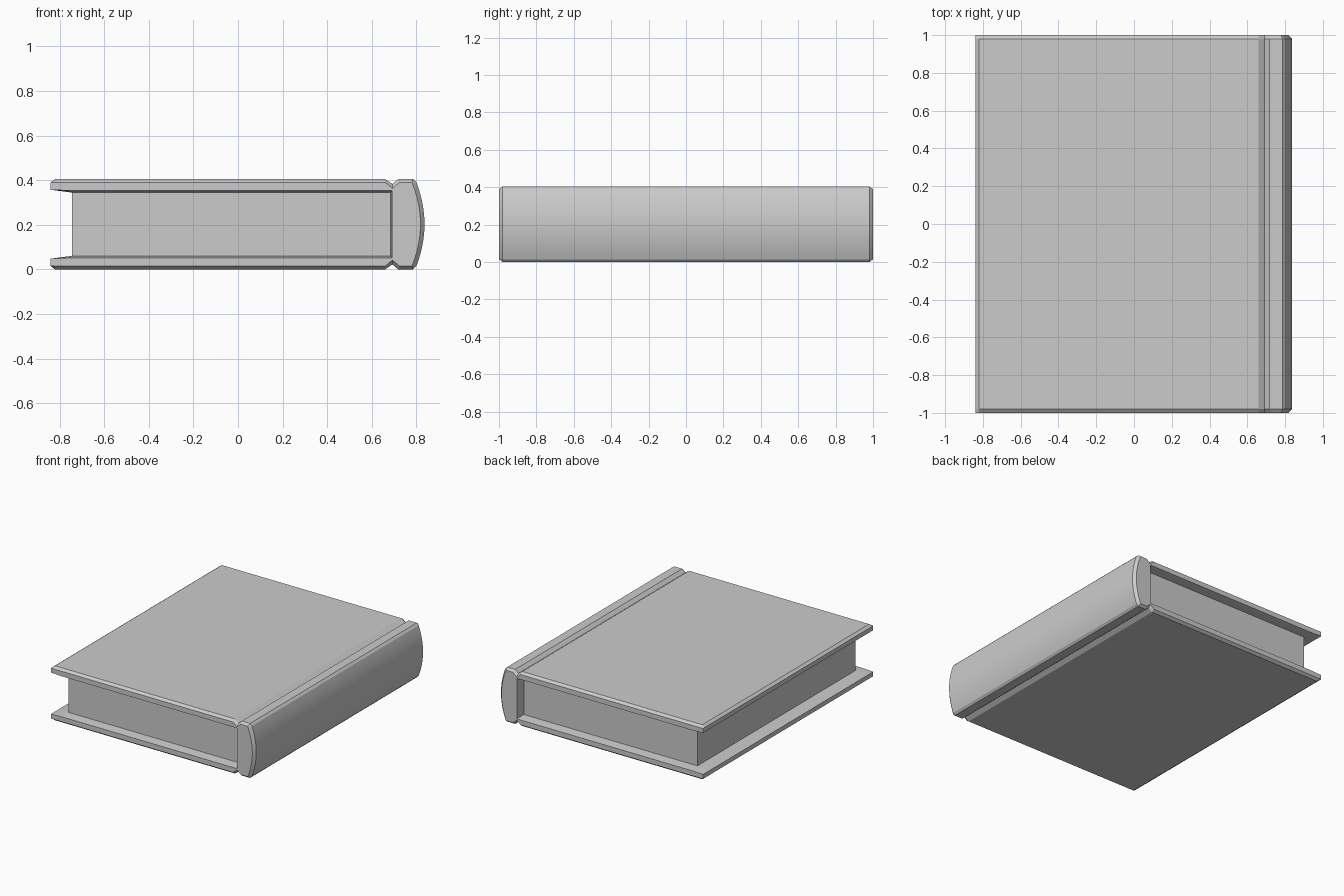
import bpy, bmesh

if "Cube" in bpy.data.objects:
    bpy.data.objects.remove(bpy.data.objects["Cube"])

MID = 0.2025           # half of the book thickness
N = 12                 # spine curve segments


def make_object(name, bm):
    bmesh.ops.recalc_face_normals(bm, faces=bm.faces)
    mesh = bpy.data.meshes.new(name)
    bm.to_mesh(mesh)
    bm.free()
    obj = bpy.data.objects.new(name, mesh)
    bpy.context.collection.objects.link(obj)
    return obj


# Upper half of the cover profile: (x, z) at the cover end, on the rim, beside the pages
upper = [
    [(0.69, 0.353), (0.688, 0.350), (0.683, 0.345)],      # inner corner
    [(-0.75, 0.353), (-0.75, 0.350), (-0.75, 0.345)],     # fore edge of pages
    [(-0.84, 0.357), (-0.84, 0.357), (-0.84, 0.357)],     # board tip
    [(-0.84, 0.39), (-0.84, 0.39), (-0.84, 0.39)],
    [(-0.82, 0.39), (-0.82, 0.405), (-0.82, 0.405)],      # board top
    [(0.66, 0.39), (0.66, 0.405), (0.66, 0.405)],
    [(0.692, 0.363), (0.692, 0.383), (0.692, 0.383)],     # hinge groove
    [(0.724, 0.39), (0.718, 0.405), (0.718, 0.405)],
    [(0.78, 0.39), (0.785, 0.405), (0.785, 0.405)],       # spine shoulder
]

# Rounded spine, then the mirrored lower half
arc = []
for i in range(N + 1):
    t = 1 - 2 * i / N
    x = 0.80 + 0.036 * (1 - t * t)
    end = (x - 0.018, MID + 0.182 * t)
    arc.append([end, (x, MID + 0.1875 * t), (x, MID + 0.1875 * t)])
lower = [[(x, 2 * MID - z) for x, z in p] for p in reversed(upper)]
profile = upper + arc + lower

# Cover: the profile lofted through six stations along y
bm = bmesh.new()
stations = [(-1, 0), (-0.98, 1), (-0.93, 2), (0.93, 2), (0.98, 1), (1, 0)]
rings = [[bm.verts.new((p[k][0], y, p[k][1])) for p in profile] for y, k in stations]
count = len(profile)
first = len(upper)
for s in range(len(rings) - 1):
    a, b = rings[s], rings[s + 1]
    for i in range(count):
        j = (i + 1) % count
        face = bm.faces.new((a[i], a[j], b[j], b[i]))
        face.smooth = first <= i < first + N and 0 < s < 4
bm.faces.new(rings[0])
bm.faces.new(rings[-1])
make_object("book_cover", bm)

# Page block
bm = bmesh.new()
bmesh.ops.create_cube(bm, size=1)
for v in bm.verts:
    v.co = (-0.03 + 1.43 * v.co.x, 1.86 * v.co.y, MID + 0.295 * v.co.z)
make_object("page_block", bm)
